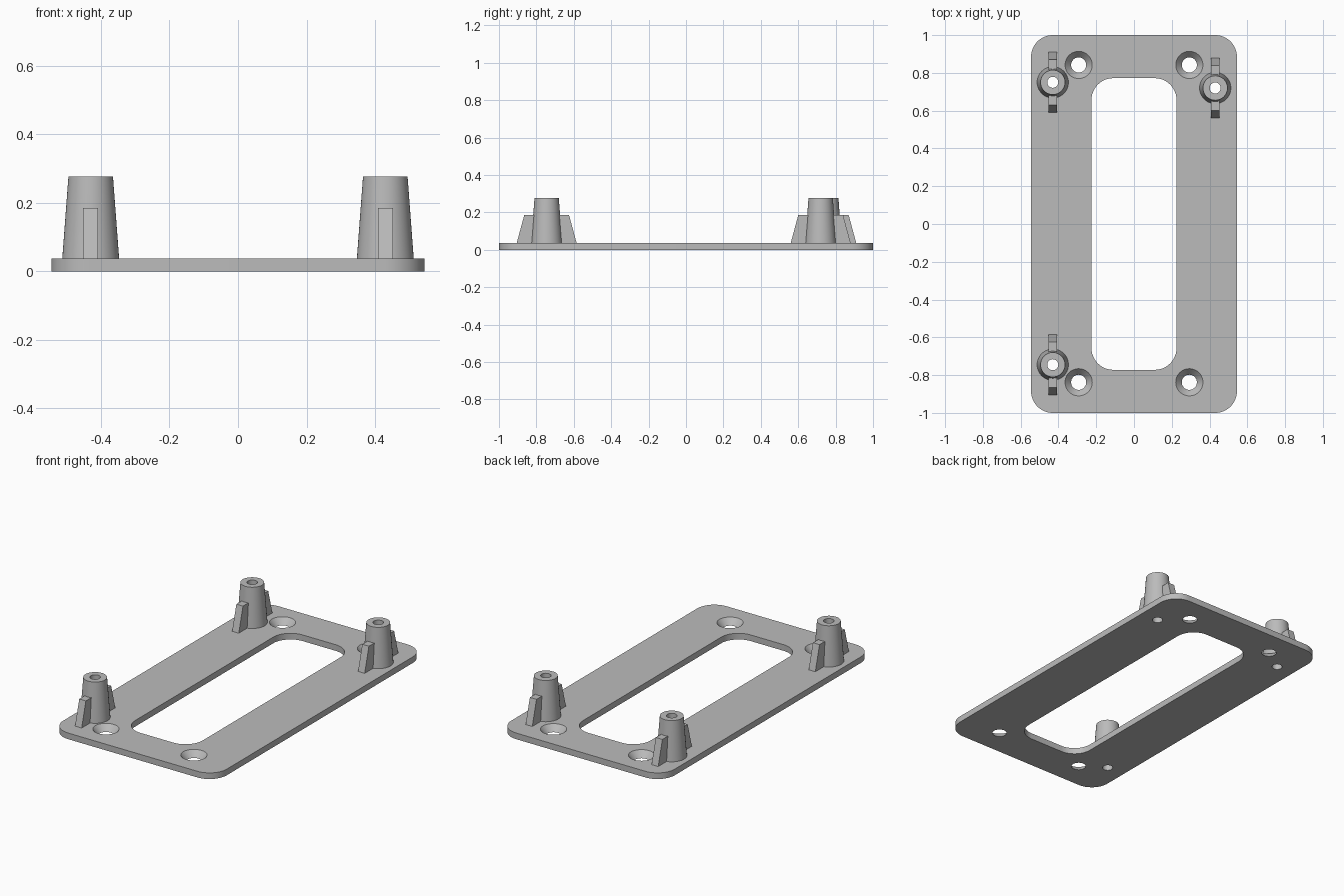
import bpy
import bmesh
from math import sin, cos, pi

if "Cube" in bpy.data.objects:
    bpy.data.objects.remove(bpy.data.objects["Cube"])

GREY = (0.5, 0.5, 0.5, 1)
grey = bpy.data.materials.new("plain_grey")
grey.use_nodes = True
grey.diffuse_color = GREY
grey.node_tree.nodes["Principled BSDF"].inputs["Base Color"].default_value = GREY

THICK = 0.037      # plate thickness
POST_TOP = 0.277
RIB_TOP = 0.185


def circle(r, z, x=0, y=0, n=48):
    return [(x + r * cos(2 * pi * i / n), y + r * sin(2 * pi * i / n), z) for i in range(n)]


def rounded_rect(hx, hy, r, z, steps=12):
    corners = [(1, 1), (-1, 1), (-1, -1), (1, -1)]
    points = []
    for k, (sx, sy) in enumerate(corners):
        for i in range(steps + 1):
            a = (k + i / steps) * pi / 2
            points.append((sx * (hx - r) + r * cos(a), sy * (hy - r) + r * sin(a), z))
    return points


def loft(bm, loops, ring=False):
    """Join matching loops with quads; cap the ends, or close into a ring."""
    rows = [[bm.verts.new(p) for p in loop] for loop in loops]
    n = len(rows[0])
    pairs = list(zip(rows, rows[1:])) + ([(rows[-1], rows[0])] if ring else [])
    for a, b in pairs:
        for i in range(n):
            j = (i + 1) % n
            bm.faces.new((a[i], a[j], b[j], b[i]))
    if not ring:
        bm.faces.new(rows[0][::-1])
        bm.faces.new(rows[-1])


def finish(bm, name, location=(0, 0, 0)):
    bmesh.ops.recalc_face_normals(bm, faces=bm.faces)
    mesh = bpy.data.meshes.new(name)
    bm.to_mesh(mesh)
    bm.free()
    mesh.materials.append(grey)
    obj = bpy.data.objects.new(name, mesh)
    obj.location = location
    bpy.context.collection.objects.link(obj)
    return obj


def activate(obj):
    bpy.ops.object.select_all(action="DESELECT")
    obj.select_set(True)
    bpy.context.view_layer.objects.active = obj


def smooth(obj):
    activate(obj)
    bpy.ops.object.shade_smooth_by_angle(angle=pi / 6)


posts = {
    "back_right": (-0.43, 0.75),
    "back_left": (0.43, 0.72),
    "front_right": (-0.43, -0.745),
}

# Base plate with rounded corners
bm = bmesh.new()
loft(bm, [rounded_rect(0.545, 1, 0.115, z) for z in (0, THICK)])
plate = finish(bm, "base_plate")

# Cutter: window, countersunk screw holes and post bores
bm = bmesh.new()
low, high = -0.01, THICK + 0.01
loft(bm, [rounded_rect(0.225, 0.772, 0.115, z) for z in (low, high)])
for x in (-0.293, 0.293):
    for y in (-0.838, 0.842):
        loft(bm, [circle(0.04 + 0.865 * z, z, x, y) for z in (low, high)])
for x, y in posts.values():
    loft(bm, [circle(0.029, z, x, y) for z in (low, high)])
cutter = finish(bm, "plate_cutter")
cutter.hide_render = True

cut = plate.modifiers.new("openings", "BOOLEAN")
cut.operation = "DIFFERENCE"
cut.solver = "EXACT"
cut.object = cutter
activate(plate)
bpy.ops.object.modifier_apply(modifier=cut.name)
bpy.data.objects.remove(cutter)
smooth(plate)

for name, (x, y) in posts.items():
    # Tapered hollow post
    bm = bmesh.new()
    loft(bm, [circle(0.029, THICK), circle(0.083, THICK),
              circle(0.065, POST_TOP), circle(0.029, POST_TOP)], ring=True)
    smooth(finish(bm, name + "_post", (x, y, 0)))

    # Sloped support ribs on the front and back of the post
    bm = bmesh.new()
    for side in (-1, 1):
        loft(bm, [[(w, side * 0.045, THICK), (w, side * 0.16, THICK),
                   (w, side * 0.12, RIB_TOP), (w, side * 0.045, RIB_TOP)]
                  for w in (-0.022, 0.022)])
    finish(bm, name + "_ribs", (x, y, 0))
